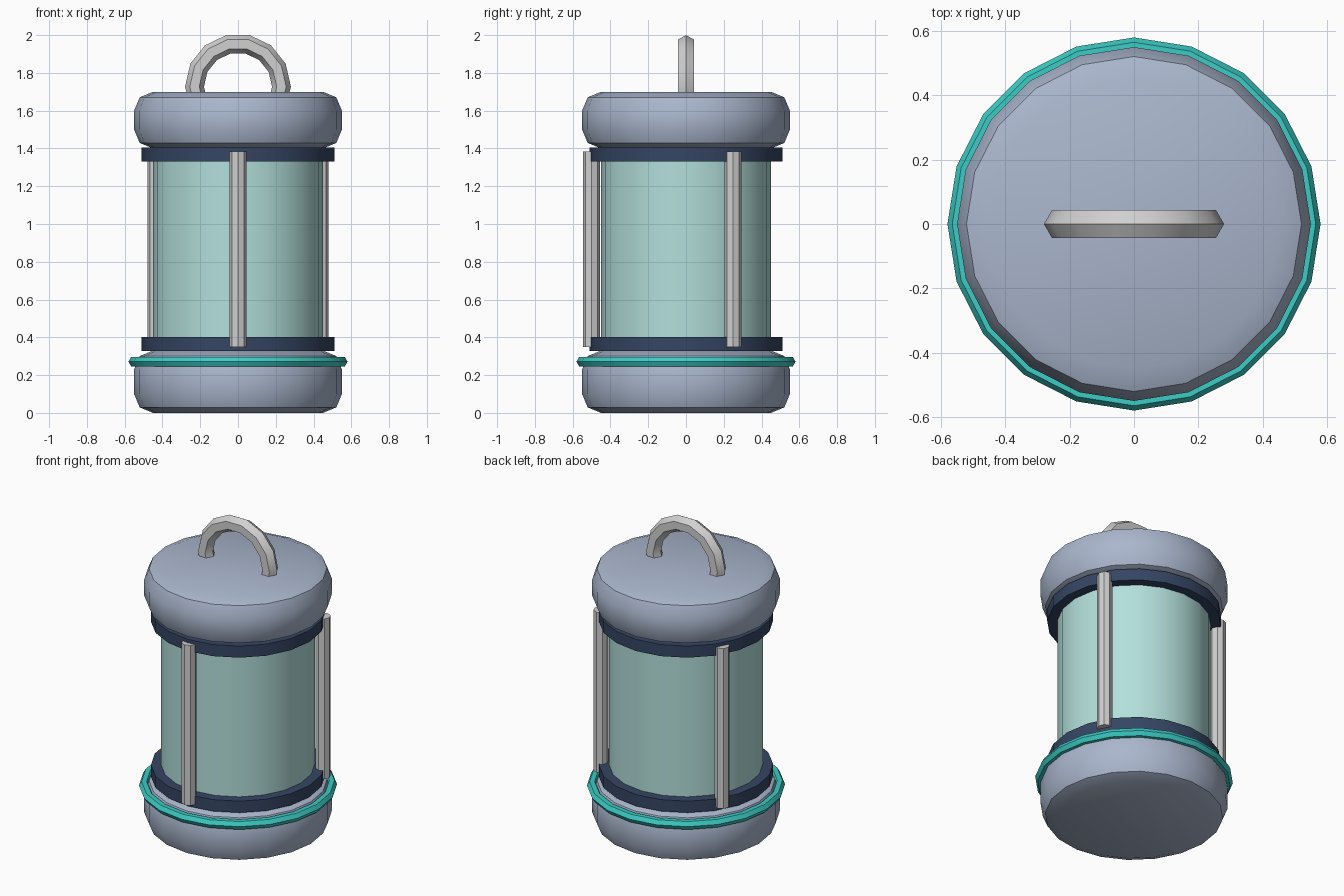
import bpy, bmesh, math
from mathutils import Matrix

if "Cube" in bpy.data.objects:
    bpy.data.objects.remove(bpy.data.objects["Cube"])


def material(name, rgb):
    m = bpy.data.materials.new(name)
    m.diffuse_color = (*rgb, 1)
    m.use_nodes = True
    m.node_tree.nodes["Principled BSDF"].inputs["Base Color"].default_value = m.diffuse_color
    return m


SHELL = material("blue grey", (0.40, 0.47, 0.61))
GLASS = material("pale aqua glass", (0.45, 0.74, 0.71))
NAVY = material("navy", (0.035, 0.06, 0.125))
TEAL = material("teal", (0.045, 0.60, 0.56))
STEEL = material("light grey", (0.63, 0.63, 0.63))


def finish(name, bm, mat):
    bmesh.ops.recalc_face_normals(bm, faces=bm.faces)
    mesh = bpy.data.meshes.new(name)
    bm.to_mesh(mesh)
    bm.free()
    mesh.materials.append(mat)
    ob = bpy.data.objects.new(name, mesh)
    bpy.context.collection.objects.link(ob)
    bpy.ops.object.select_all(action='DESELECT')
    ob.select_set(True)
    bpy.context.view_layer.objects.active = ob
    bpy.ops.object.shade_smooth_by_angle(angle=math.radians(30))
    return ob


def lathe(name, profile, sides, mat, x=0, y=0):
    """Closed solid turned around a vertical axis from (radius, z) points."""
    bm = bmesh.new()
    rings = [[bm.verts.new((x + r * math.cos(2 * math.pi * i / sides),
                            y + r * math.sin(2 * math.pi * i / sides), z))
              for i in range(sides)] for r, z in profile]
    for a, b in zip(rings, rings[1:]):
        for i in range(sides):
            j = (i + 1) % sides
            bm.faces.new((a[i], a[j], b[j], b[i]))
    bm.faces.new(rings[0][::-1])
    bm.faces.new(rings[-1])
    return finish(name, bm, mat)


def torus(name, major, minor, segments, mat, matrix):
    """Ring with a hexagonal section."""
    bm = bmesh.new()
    rings = []
    for i in range(segments):
        a = 2 * math.pi * i / segments
        ring = []
        for k in range(6):
            t = math.pi * k / 3
            r = major + minor * math.cos(t)
            ring.append(bm.verts.new((r * math.cos(a), r * math.sin(a), minor * math.sin(t))))
        rings.append(ring)
    for i in range(segments):
        a, b = rings[i], rings[(i + 1) % segments]
        for k in range(6):
            n = (k + 1) % 6
            bm.faces.new((a[k], b[k], b[n], a[n]))
    bm.transform(matrix)
    return finish(name, bm, mat)


def rounded(z0, z1, r=0.55, b=0.1):
    """Drum profile with two-step rounded rims."""
    c = b * (1 - math.sqrt(0.5))
    return [(r - b, z0), (r - c, z0 + c), (r, z0 + b),
            (r, z1 - b), (r - c, z1 - c), (r - b, z1)]


# Base and lid drums
lathe("base", rounded(0, 0.33), 20, SHELL)
lathe("lid", rounded(1.40, 1.70), 20, SHELL)

# Glass body and its two collars
lathe("glass_body", [(0.45, 0.30), (0.45, 1.42)], 20, GLASS)
lathe("lower_collar", [(0.51, 0.328), (0.51, 0.403)], 20, NAVY)
lathe("upper_collar", [(0.51, 1.33), (0.51, 1.405)], 20, NAVY)

# Bumper ring around the base
torus("bumper_ring", 0.55, 0.03, 20, TEAL, Matrix.Translation((0, 0, 0.271)))

# Three guard bars, one at the front
for n in range(3):
    a = math.radians(-90 + 120 * n)
    lathe(f"guard_bar_{n + 1}", [(0.045, 0.348), (0.045, 1.383)], 8, STEEL,
          0.5 * math.cos(a), 0.5 * math.sin(a))

# Carrying handle, sunk into the lid
torus("handle", 0.23, 0.05, 14, STEEL,
      Matrix.Translation((0, 0, 1.727)) @ Matrix.Rotation(math.pi / 2, 4, 'X'))
